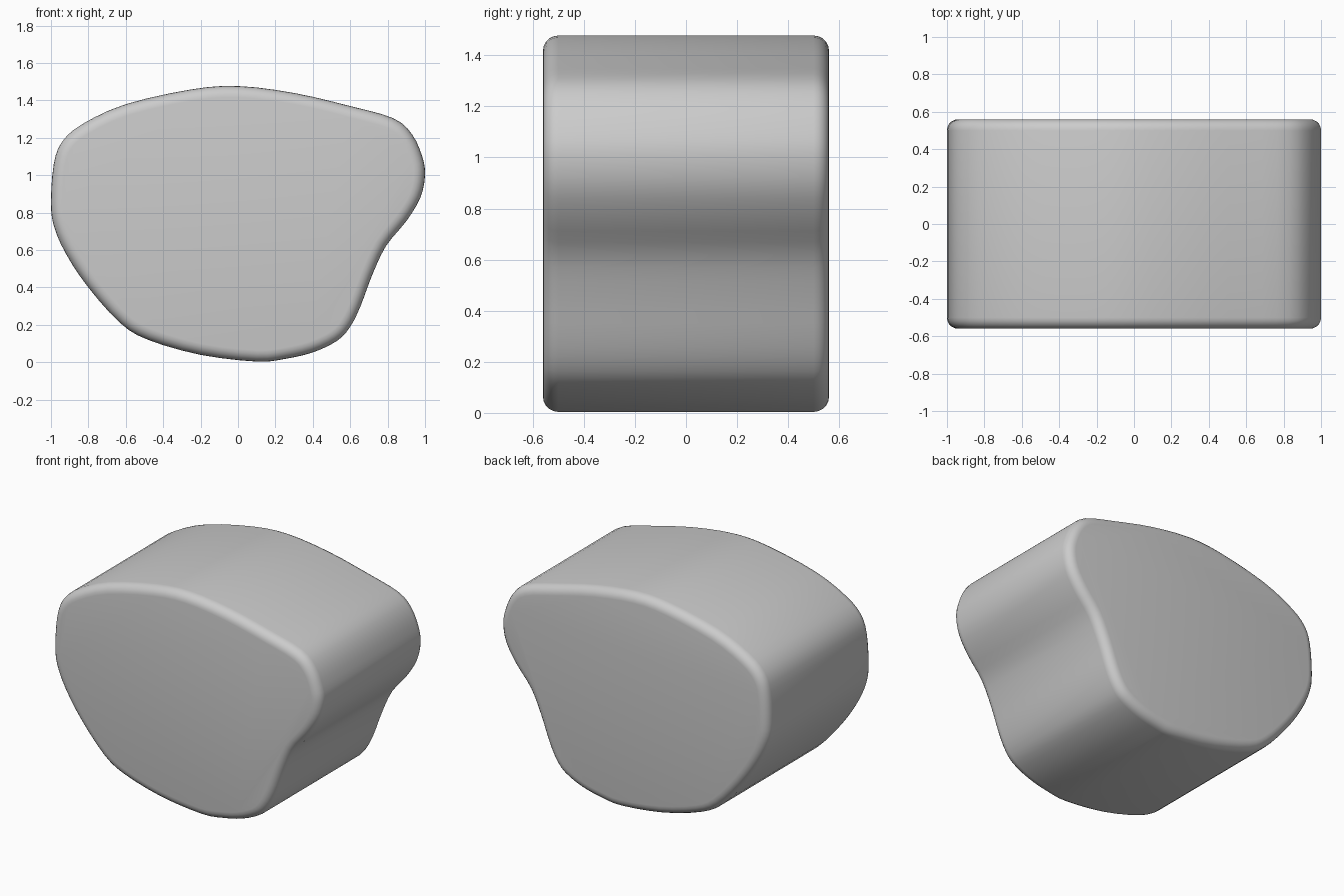
import bpy, bmesh, math
from mathutils import Vector

if "Cube" in bpy.data.objects:
    bpy.data.objects.remove(bpy.data.objects["Cube"])

# Front outline (x, z), clockwise from the top
PROFILE = [(0, 1.477), (0.3, 1.44), (0.6, 1.37), (0.83, 1.305), (0.93, 1.22),
           (0.985, 1.1), (1.0, 1.0), (0.975, 0.88), (0.9, 0.755), (0.79, 0.62),
           (0.715, 0.46), (0.655, 0.3), (0.6, 0.19), (0.53, 0.115), (0.4, 0.053),
           (0.25, 0.018), (0.1, 0.004), (-0.2, 0.04), (-0.48, 0.12), (-0.63, 0.21),
           (-0.8, 0.4), (-0.92, 0.58), (-0.985, 0.73), (-1.0, 0.86), (-0.985, 1.06),
           (-0.94, 1.18), (-0.83, 1.275), (-0.6, 1.38), (-0.25, 1.459)]
HALF_DEPTH, RADIUS, STEPS = 0.56, 0.06, 5


def smooth_loop(points, cuts):
    """Closed Catmull-Rom curve through the points."""
    p, n, out = [Vector(q) for q in points], len(points), []
    for i in range(n):
        a, b, c, d = (p[(i + k) % n] for k in (-1, 0, 1, 2))
        for s in range(cuts):
            t = s / cuts
            out.append(0.5 * (2 * b + (c - a) * t + (2 * a - 5 * b + 4 * c - d) * t * t
                              + (3 * b - a - 3 * c + d) * t ** 3))
    return out


def inset(loop, dist):
    """Move a clockwise outline inwards."""
    out = []
    for i, q in enumerate(loop):
        t = (loop[(i + 1) % len(loop)] - loop[i - 1]).normalized()
        out.append(q + Vector((t.y, -t.x)) * dist)
    return out


# Rounded-edge sections from front to back
loop = smooth_loop(PROFILE, 3)
quarter = [(RADIUS * (1 - math.cos(a)), HALF_DEPTH - RADIUS + RADIUS * math.sin(a))
           for a in (math.pi / 2 * k / STEPS for k in range(STEPS + 1))]
sections = [(d, -y) for d, y in reversed(quarter)] + quarter

bm = bmesh.new()
rings = [[bm.verts.new((q.x, y, q.y)) for q in inset(loop, d)] for d, y in sections]
n = len(loop)
for r0, r1 in zip(rings, rings[1:]):
    for i in range(n):
        j = (i + 1) % n
        bm.faces.new((r0[i], r0[j], r1[j], r1[i]))
# Flat end caps
bm.faces.new(rings[0])
bm.faces.new(rings[-1])
bmesh.ops.recalc_face_normals(bm, faces=bm.faces)

mesh = bpy.data.meshes.new("rounded_stone_block")
bm.to_mesh(mesh)
bm.free()
block = bpy.data.objects.new("rounded_stone_block", mesh)
bpy.context.collection.objects.link(block)
bpy.context.view_layer.objects.active = block
block.select_set(True)
bpy.ops.object.shade_smooth_by_angle(angle=math.radians(40))
